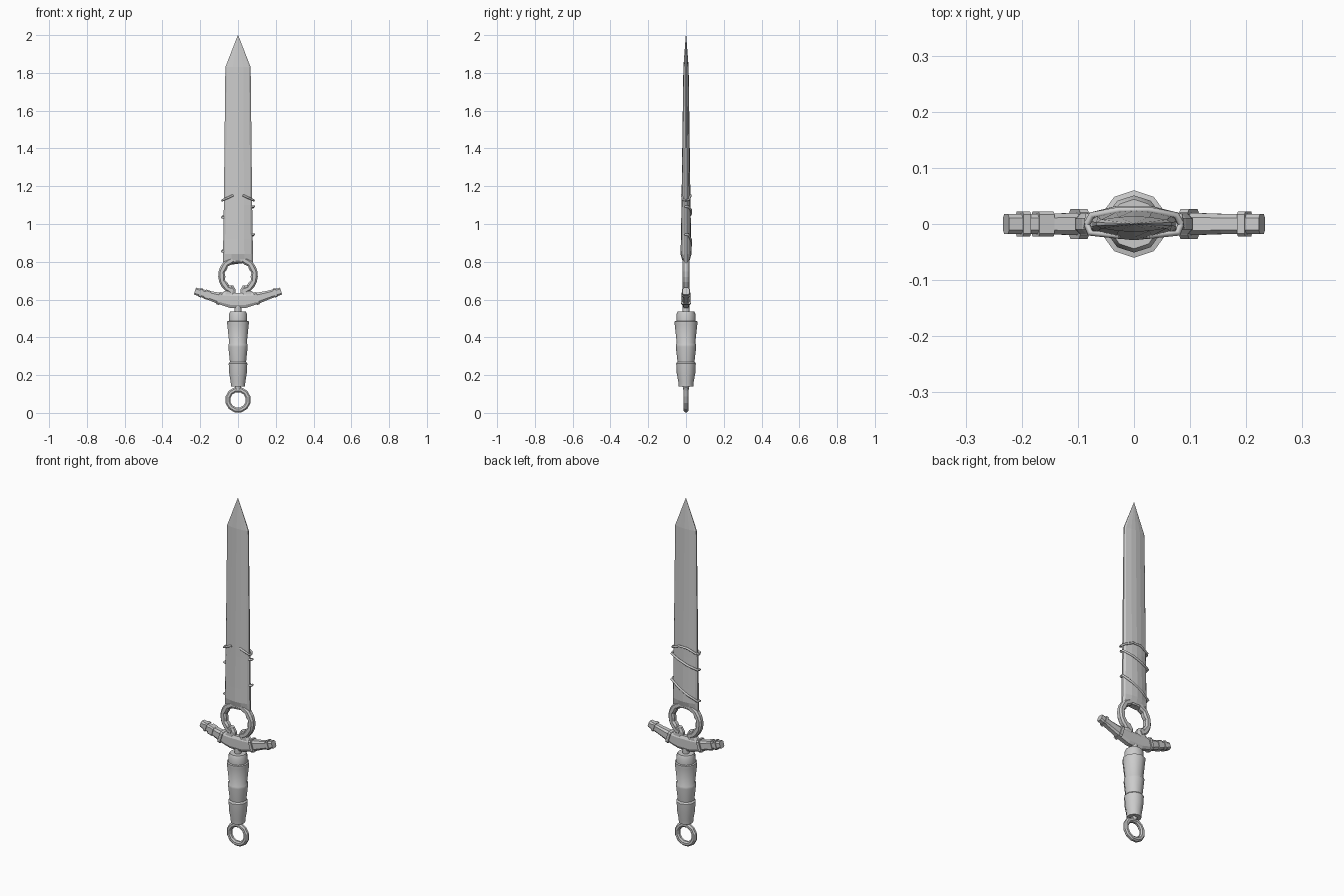
import bpy, bmesh, math
from mathutils import Vector

if "Cube" in bpy.data.objects:
    bpy.data.objects.remove(bpy.data.objects["Cube"])


def finish(name, bm, angle=None):
    bmesh.ops.recalc_face_normals(bm, faces=bm.faces)
    me = bpy.data.meshes.new(name)
    bm.to_mesh(me)
    bm.free()
    ob = bpy.data.objects.new(name, me)
    bpy.context.collection.objects.link(ob)
    if angle:
        bpy.ops.object.select_all(action='DESELECT')
        ob.select_set(True)
        bpy.context.view_layer.objects.active = ob
        bpy.ops.object.shade_smooth_by_angle(angle=math.radians(angle))
    return ob


def loft(name, rings, closed=False, angle=None):
    """Skin a list of equal-length point rings."""
    bm = bmesh.new()
    vs = [[bm.verts.new(p) for p in r] for r in rings]
    n = len(vs[0])
    for i in range(len(vs) if closed else len(vs) - 1):
        a, b = vs[i], vs[(i + 1) % len(vs)]
        for j in range(n):
            k = (j + 1) % n
            bm.faces.new((a[j], a[k], b[k], b[j]))
    if not closed:
        bm.faces.new(vs[0])
        bm.faces.new(vs[-1])
    return finish(name, bm, angle)


def section(c, d, hw, hy, ch=0.45):
    """Chamfered box section at c, spanned by in-plane direction d and y."""
    y = Vector((0, 1, 0))
    pts = [(1, -ch), (1, ch), (ch, 1), (-ch, 1), (-1, ch), (-1, -ch), (-ch, -1), (ch, -1)]
    return [c + d * hw * a + y * hy * b for a, b in pts]


def lathe(name, prof, n=10, angle=40):
    return loft(name, [[(r * math.sin(math.tau * i / n), r * math.cos(math.tau * i / n), z)
                        for i in range(n)] for z, r in prof], angle=angle)


def cord(name, pts, r=0.006):
    cu = bpy.data.curves.new(name, 'CURVE')
    cu.dimensions = '3D'
    cu.bevel_depth, cu.bevel_resolution, cu.use_fill_caps = r, 1, True
    sp = cu.splines.new('POLY')
    sp.points.add(len(pts) - 1)
    for p, q in zip(sp.points, pts):
        p.co = (*q, 1)
    bpy.context.collection.objects.link(bpy.data.objects.new(name, cu))


# Blade: ridged section, arched at the bottom over the ring opening
rows = [(0.79, 0.080, 0.016), (0.84, 0.079, 0.029), (0.92, 0.078, 0.027), (1.10, 0.075, 0.024),
        (1.83, 0.067, 0.014), (2.0, 0.001, 0.001)]
half = [(1, 0.2), (0.87, 0.55), (0.42, 0.88), (0, 1)]
upper = half + [(-u, t) for u, t in half[-2::-1]]
prof = upper + [(u, -t) for u, t in upper[::-1]]
rings = []
for i, (z, w, t) in enumerate(rows):
    rings.append([(u * w, v * t, z + (0.007 - 0.018 * u * u if i == 0 else 0)) for u, v in prof])
loft("blade", rings)

# Open ring below the blade, with a notched inner edge
rings = []
N = 20
c = Vector((0, 0, 0.727))
for i in range(N + 1):
    a = math.radians(-66 + 312 * i / N)
    d = Vector((math.cos(a), 0, math.sin(a)))
    inner = 0.067 + 0.006 * (i % 2)
    rings.append(section(c + d * (inner + 0.105) / 2, d, (0.105 - inner) / 2, 0.019, 0.5))
loft("blade_ring", rings)

# Flared feet joining ring and guard, leaving a slot in the middle
for s in (1, -1):
    feet = [(0.675, 0.026, 0.070), (0.652, 0.012, 0.056), (0.643, 0.012, 0.075), (0.625, 0.012, 0.09)]
    loft("ring_foot", [section(Vector((s * (a + b) / 2, 0, z)), Vector((s, 0, 0)), (b - a) / 2, 0.017)
                       for z, a, b in feet])

# Cross guard: upswept arms, mirrored about the middle
arm = [(0.0, 0.596, 0.040, 0.020), (0.04, 0.596, 0.040, 0.020), (0.10, 0.606, 0.030, 0.020),
       (0.16, 0.624, 0.023, 0.018), (0.228, 0.645, 0.019, 0.018)]
path = [(-x, z, h, y) for x, z, h, y in arm[:0:-1]] + arm
rings = []
for x, z, h, y in path:
    tilt = min(1, abs(x) / 0.15) * 0.3 * (1 if x > 0 else -1)
    rings.append(section(Vector((x, 0, z)), Vector((-math.sin(tilt), 0, math.cos(tilt))), h, y, 0.6))
loft("cross_guard", rings)


# Bands around the guard arms
def band(x, z, w, h, y):
    s = 1 if x > 0 else -1
    d, t = Vector((-0.29 * s, 0, 0.957)), Vector((0.957 * s, 0, 0.29))
    loft("guard_band", [section(Vector((x, 0, z)) + t * k, d, h, y, 0.75) for k in (-w, w)])


for s in (1, -1):
    band(s * 0.098, 0.606, 0.008, 0.034, 0.027)
    band(s * 0.197, 0.636, 0.007, 0.024, 0.022)
band(-0.162, 0.625, 0.014, 0.025, 0.022)

# Neck, stepped grip and pommel ring
lathe("neck", [(0.525, 0.019), (0.565, 0.019)])
lathe("grip", [(0.14, 0.039), (0.165, 0.041), (0.21, 0.049), (0.262, 0.052), (0.27, 0.045),
               (0.35, 0.054), (0.362, 0.054), (0.37, 0.049), (0.47, 0.060), (0.485, 0.060),
               (0.487, 0.051), (0.52, 0.051), (0.537, 0.044)])
lathe("pommel_stem", [(0.125, 0.016), (0.145, 0.018)])
rings = []
for i in range(12):
    a = math.tau * (i + 0.5) / 12
    d = Vector((math.cos(a), 0, math.sin(a)))
    rings.append(section(Vector((0, 0, 0.069)) + d * 0.055, d, 0.0135, 0.013))
loft("pommel_ring", rings, closed=True)

# Cord around the blade: peaked top loop and two slanted wraps, sunk into the front
cord("cord_top_front_right", [(0.084, 0, 1.125), (0.078, -0.016, 1.128), (0.025, -0.021, 1.152)])
cord("cord_top_front_left", [(-0.084, 0, 1.125), (-0.078, -0.016, 1.128), (-0.025, -0.021, 1.152)])
cord("cord_top_back", [(0.084, 0, 1.125), (0.075, 0.016, 1.13), (0.025, 0.025, 1.152),
                       (-0.025, 0.025, 1.152), (-0.075, 0.016, 1.13), (-0.084, 0, 1.125)])
wrap = [(0.084, 0, 1.125)]
for zr, zl, zn in ((1.093, 1.035, 0.945), (0.945, 0.855, 0.84)):
    m = (zr + zl) / 2
    wrap = [(0.074, -0.004, zr), (0.085, -0.004, zr), (0.082, 0.014, zr - 0.003),
            (0.03, 0.026, m + 0.35 * (zr - m)), (-0.03, 0.026, m - 0.35 * (zr - m)),
            (-0.082, 0.014, zl + 0.003), (-0.085, -0.004, zl), (-0.074, -0.004, zl)]
    cord("cord_wrap", wrap, 0.0065)
